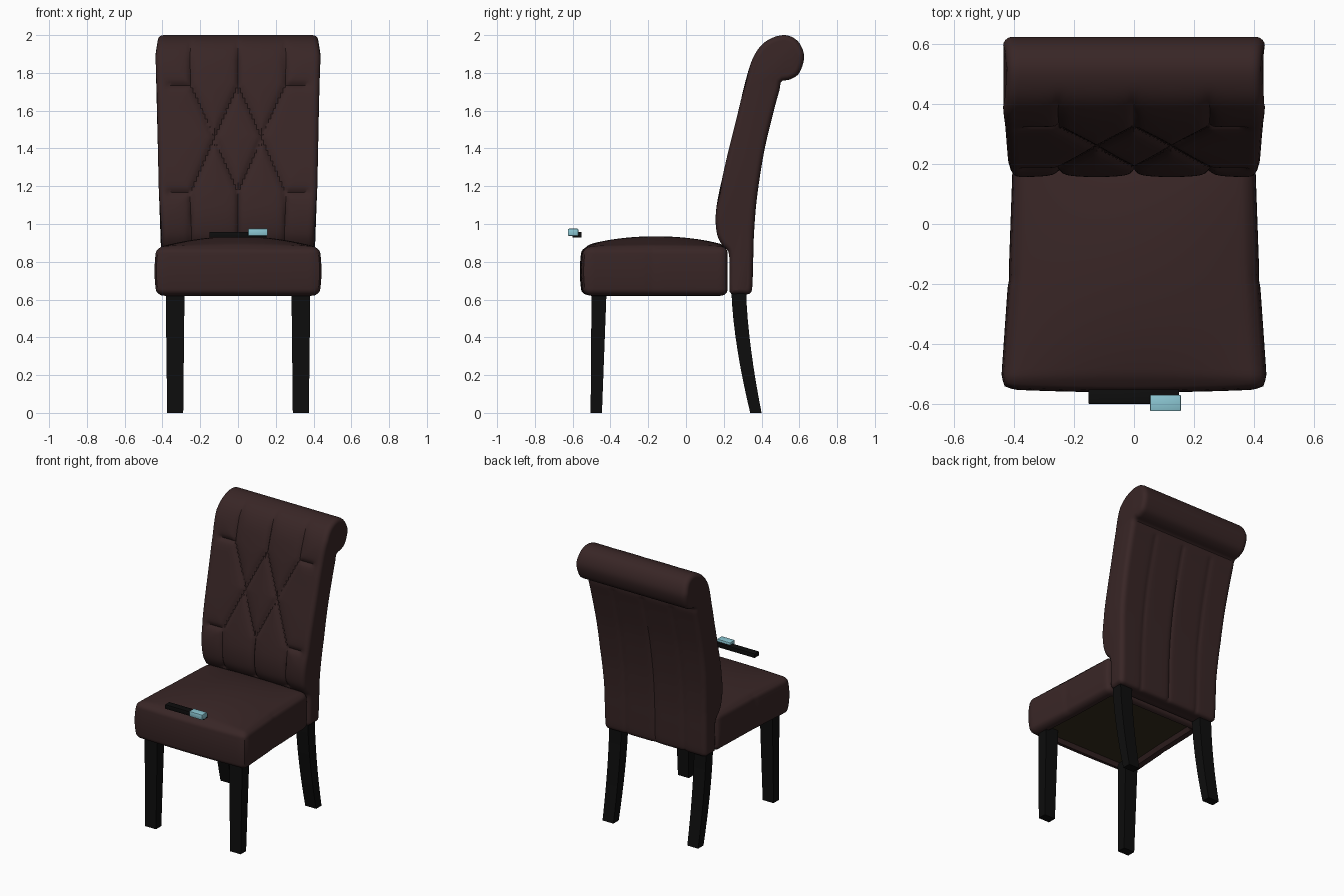
import bpy, bmesh, math
from mathutils import Vector

if "Cube" in bpy.data.objects:
    bpy.data.objects.remove(bpy.data.objects["Cube"], do_unlink=True)


def material(name, rgb):
    m = bpy.data.materials.new(name)
    m.use_nodes = True
    m.diffuse_color = (*rgb, 1)
    bsdf = next(n for n in m.node_tree.nodes if n.type == 'BSDF_PRINCIPLED')
    bsdf.inputs["Base Color"].default_value = (*rgb, 1)
    return m


leather = material("dark brown leather", (0.040, 0.019, 0.019))
black = material("black wood", (0.004, 0.004, 0.004))
lining = material("olive lining", (0.035, 0.026, 0.012))
blue = material("pale blue", (0.26, 0.57, 0.65))


def finish(name, bm, *mats, angle=40):
    bmesh.ops.recalc_face_normals(bm, faces=bm.faces[:])
    me = bpy.data.meshes.new(name)
    bm.to_mesh(me)
    bm.free()
    ob = bpy.data.objects.new(name, me)
    bpy.context.collection.objects.link(ob)
    for m in mats:
        me.materials.append(m)
    bpy.ops.object.select_all(action='DESELECT')
    ob.select_set(True)
    bpy.context.view_layer.objects.active = ob
    bpy.ops.object.shade_smooth_by_angle(angle=math.radians(angle))
    return ob


def lerp_table(table, v):
    for (a, fa), (b, fb) in zip(table, table[1:]):
        if v <= b:
            t = max(0, (v - a) / (b - a))
            return fa + (fb - fa) * t
    return table[-1][1]


# Seat: rounded block, tapered to the rear, crowned on top, hollow below
def make_seat():
    bm = bmesh.new()
    bmesh.ops.create_cube(bm, size=2)
    bmesh.ops.subdivide_edges(bm, edges=bm.edges[:], cuts=40, use_grid_fill=True)
    half, r = Vector((0.43, 0.38, 0.13)), 0.035
    widths = [(-0.5, 1.0), (-0.15, 0.945), (0.22, 0.915)]
    hollow = set()
    for v in bm.verts:
        u = v.co.copy()
        p = Vector(a * b for a, b in zip(u, half))
        core = Vector(max(-h + r, min(h - r, a)) for a, h in zip(p, half))
        d = p - core
        if d.length > 1e-6:
            p = core + d.normalized() * r
        side_bulge = 0.012 * (1 - u.z ** 2)
        if u.x in (-1, 1):
            seam = 0.006 * math.exp(-abs(p.y + 0.02) / 0.012)
            p.x += u.x * (side_bulge - seam)
        if u.y == -1:
            p.y -= side_bulge + 0.01 * (1 - u.x ** 2)
        if u.z == 1:
            p.z += 0.055 * (1 - u.x ** 2) * (1 - u.y ** 2) ** 0.8
        if u.z == -1 and abs(u.x) < 0.84 and abs(u.y) < 0.86:
            p.z += 0.025
            hollow.add(v)
        p += Vector((0, -0.16, 0.75))
        p.x *= lerp_table(widths, p.y)
        v.co = p
    for f in bm.faces:
        f.material_index = int(all(v in hollow for v in f.verts))
    finish("seat", bm, leather, lining)


# Tufting lines on the backrest front, as (x, z) segments
low, mid, high, step = 1.17, 1.46, 1.74, 0.25
creases = []
for x in (-step, 0, step):
    creases += [((x, 0.85), (x, low)), ((x, high), (x, 1.97))]
for s in (-1, 1):
    for z in (low, high):
        creases += [((s * step, z), (s * 0.125, mid)), ((0, z), (s * 0.125, mid)),
                    ((s * step, z), (s * 0.36, z))]
creases = [(Vector(a), Vector(b)) for a, b in creases]


def crease_depth(x, z):
    p, best = Vector((x, z)), 9
    for a, b in creases:
        t = max(0, min(1, (p - a).dot(b - a) / (b - a).length_squared))
        best = min(best, (p - a - (b - a) * t).length)
    fade = min(1, max(0, (1.99 - z) / 0.12))
    return fade * (0.014 * math.exp(-best / 0.035) + 0.012 * math.exp(-best / 0.008))


def closed_spline(points, count):
    # Catmull-Rom loop resampled to even spacing
    pts, n, dense = [Vector(p) for p in points], len(points), []
    for i in range(n):
        a, b, c, d = (pts[(i + k) % n] for k in (-1, 0, 1, 2))
        for k in range(12):
            t = k / 12
            dense.append(0.5 * (2 * b + (c - a) * t + (2 * a - 5 * b + 4 * c - d) * t ** 2
                                + (3 * b - a - 3 * c + d) * t ** 3))
    dense.append(dense[0])
    dist = [0]
    for a, b in zip(dense, dense[1:]):
        dist.append(dist[-1] + (b - a).length)
    out, j = [], 0
    for i in range(count):
        s = dist[-1] * i / count
        while dist[j + 1] < s:
            j += 1
        out.append(dense[j].lerp(dense[j + 1], (s - dist[j]) / (dist[j + 1] - dist[j])))
    return out


# Backrest: side profile with a rolled top, swept across the width
def make_backrest():
    profile = [(0.24, 0.63), (0.23, 0.66), (0.23, 0.76), (0.225, 0.85), (0.19, 0.89),
               (0.163, 0.95), (0.157, 1.05), (0.175, 1.17), (0.218, 1.36), (0.27, 1.57),
               (0.31, 1.74), (0.355, 1.88), (0.42, 1.965), (0.515, 2.0), (0.59, 1.97),
               (0.625, 1.89), (0.60, 1.80), (0.55, 1.765), (0.505, 1.755), (0.495, 1.71),
               (0.465, 1.6), (0.415, 1.39), (0.377, 1.15), (0.36, 0.95), (0.355, 0.78),
               (0.35, 0.66), (0.335, 0.63), (0.29, 0.63)]
    rows = closed_spline(profile, 220)
    n, r = len(rows), 0.03
    widths = [(0.63, 0.40), (0.95, 0.405), (1.2, 0.42), (1.7, 0.43), (1.9, 0.437), (2, 0.425)]
    # Columns: (position on the flat part, end rounding angle)
    cols = [(k / 32, 0) for k in range(-32, 33)]
    ends = [math.radians(a) for a in (25, 50, 70, 88)]
    cols = [(-1, a) for a in reversed(ends)] + cols + [(1, a) for a in ends]
    bm = bmesh.new()
    grid = []
    for u, a in cols:
        ring = []
        for i, p in enumerate(rows):
            t = (rows[(i + 1) % n] - rows[i - 1]).normalized()
            out = Vector((-t.y, t.x))
            w = lerp_table(widths, p.y)
            x = u * (w - r + r * math.sin(a))
            inset = r * (1 - math.cos(a))
            if out.x < -0.2 and p.y > 0.88:
                inset += crease_depth(x, p.y)
            elif out.x > 0.5 and p.y < 1.72:
                seam = min(abs(x), abs(abs(x) - 0.23))
                inset += 0.007 * math.exp(-seam / 0.012)
            q = p - out * inset
            ring.append(bm.verts.new((x, q.x, q.y)))
        grid.append(ring)
    for ra, rb in zip(grid, grid[1:]):
        for i in range(n):
            j = (i + 1) % n
            bm.faces.new((ra[i], ra[j], rb[j], rb[i]))
    bm.faces.new(grid[0])
    bm.faces.new(grid[-1])
    finish("backrest", bm, leather)


# Legs: square sections (z, front y, back y, inner x, outer x) joined upward
def make_leg(name, side, sections):
    bm = bmesh.new()
    rings = [[bm.verts.new((side * x, y, z)) for x, y in ((xi, y0), (xo, y0), (xo, y1), (xi, y1))]
             for z, y0, y1, xi, xo in sections]
    for ra, rb in zip(rings, rings[1:]):
        for i in range(4):
            bm.faces.new((ra[i], ra[i - 1], rb[i - 1], rb[i]))
    bm.faces.new(rings[0])
    bm.faces.new(rings[-1])
    finish(name, bm, black, angle=30)


def make_block(name, lo, hi, mat, bevel):
    bm = bmesh.new()
    bmesh.ops.create_cube(bm, size=1)
    for v in bm.verts:
        v.co = [(a + b) / 2 + c * (b - a) for a, b, c in zip(lo, hi, v.co)]
    bmesh.ops.bevel(bm, geom=bm.edges[:], offset=bevel, segments=2, affect='EDGES', profile=0.5)
    finish(name, bm, mat)


make_seat()
make_backrest()
front = [(0, -0.505, -0.445, 0.29, 0.375), (0.66, -0.50, -0.42, 0.283, 0.383)]
rear = []
for k in range(9):
    t = k / 8
    curve = (1 - t) ** 1.6
    rear.append((0.66 * t, 0.24 + 0.10 * curve, 0.318 + 0.082 * curve, 0.29 - 0.005 * t, 0.375 + 0.005 * t))
for side, word in ((1, "left"), (-1, "right")):
    make_leg("front_leg_" + word, side, front)
    make_leg("rear_leg_" + word, side, rear)

# Small floating bar with a pale blue slider
make_block("black_bar", (-0.152, -0.60, 0.928), (0.15, -0.552, 0.958), black, 0.002)
make_block("blue_slider", (0.053, -0.625, 0.937), (0.157, -0.57, 0.975), blue, 0.005)
